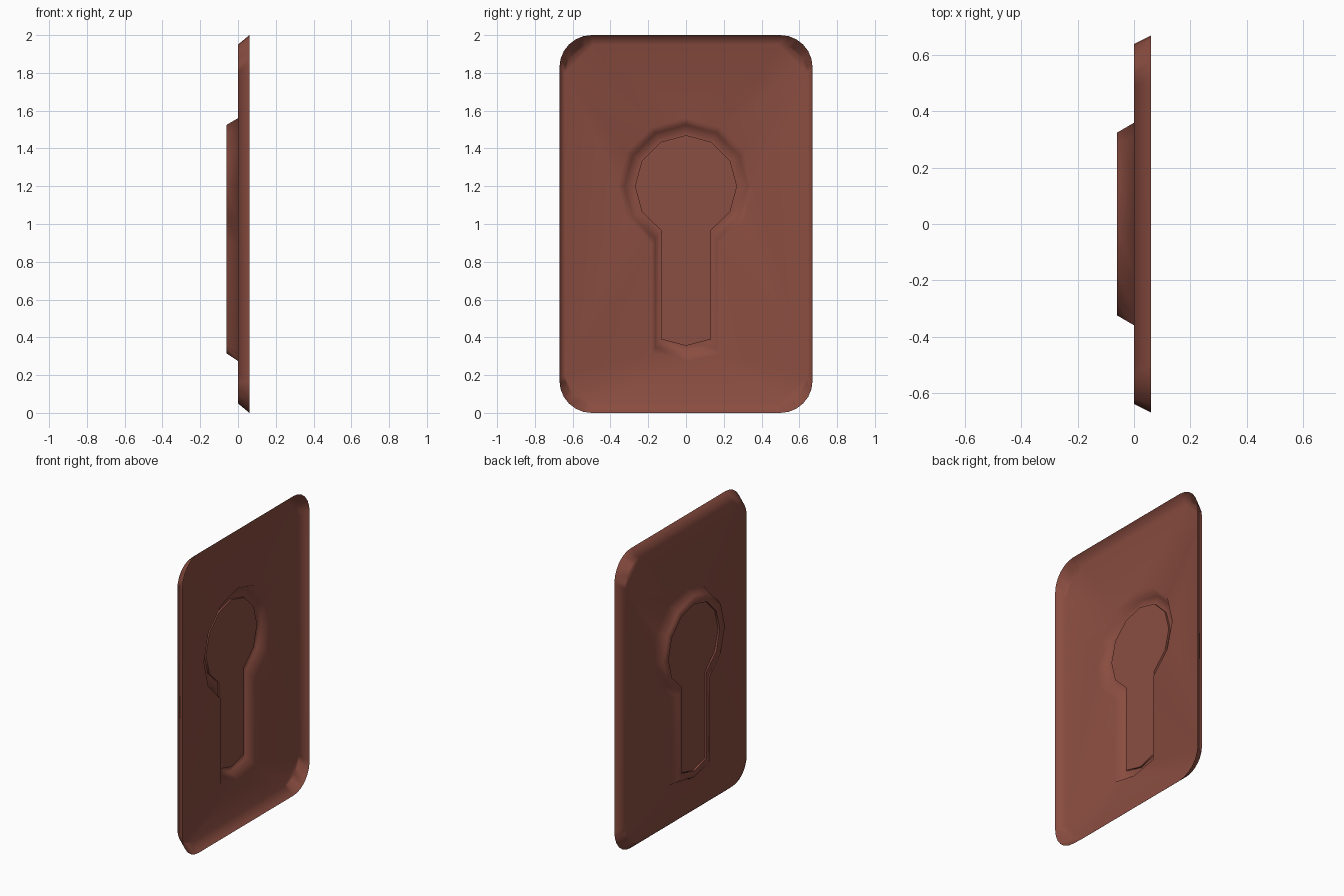
import bpy
import bmesh
from math import sin, cos, pi

cube = bpy.data.objects.get("Cube")
if cube:
    bpy.data.objects.remove(cube, do_unlink=True)

# Single reddish brown colour
brown = bpy.data.materials.new("reddish_brown")
brown.use_nodes = True
colour = (0.255, 0.074, 0.052, 1)
brown.diffuse_color = colour
bsdf = brown.node_tree.nodes["Principled BSDF"]
bsdf.inputs["Base Color"].default_value = colour
bsdf.inputs["Roughness"].default_value = 0.8


def rounded_outline(half_y, half_z, radius, steps=6):
    """Rounded rectangle around the middle of the plate, as (y, z) points."""
    points = []
    for corner, (sy, sz) in enumerate([(1, 1), (-1, 1), (-1, -1), (1, -1)]):
        for i in range(steps + 1):
            a = (corner + i / steps) * pi / 2
            points.append((sy * (half_y - radius) + radius * cos(a),
                           1 + sz * (half_z - radius) + radius * sin(a)))
    return points


def keyhole_outline(radius, stem, corner_z, tip_z):
    """Twelve-sided head without its lowest corner, joined to a pointed stem."""
    head = [(radius * sin(i * pi / 6), 1.2 + radius * cos(i * pi / 6)) for i in range(5)]
    neck = (stem, 1.2 - radius * cos(pi / 6))
    half = head + [neck, (stem, corner_z), (0, tip_z)]
    return half + [(-y, z) for y, z in half[-2:0:-1]]


bm = bmesh.new()


def add_loop(points, x):
    verts = [bm.verts.new((x, y, z)) for y, z in points]
    edges = [bm.edges.new((v, verts[i - 1])) for i, v in enumerate(verts)]
    return verts, edges


def bridge(a, b):
    for i in range(len(a)):
        bm.faces.new((a[i - 1], a[i], b[i], b[i - 1]))


# Flared rim of the plate
rim, _ = add_loop(rounded_outline(0.67, 1.0, 0.17), 0.06)
field, field_edges = add_loop(rounded_outline(0.64, 0.95, 0.15), 0)
bridge(rim, field)

# Raised keyhole border with a slightly sunken floor
base, base_edges = add_loop(keyhole_outline(0.36, 0.18, 0.31, 0.275), 0)
top, _ = add_loop(keyhole_outline(0.325, 0.163, 0.35, 0.315), -0.06)
lip, lip_edges = add_loop(keyhole_outline(0.27, 0.132, 0.39, 0.355), -0.06)
floor, floor_edges = add_loop(keyhole_outline(0.27, 0.132, 0.39, 0.355), -0.048)
for a, b in ((base, top), (top, lip), (lip, floor)):
    bridge(a, b)
bm.faces.new(floor)

# Flat field between the rim and the keyhole
bmesh.ops.triangle_fill(bm, use_beauty=True, use_dissolve=False,
                        edges=field_edges + base_edges)

bmesh.ops.recalc_face_normals(bm, faces=bm.faces[:])
bm.faces.ensure_lookup_table()
field_face = max(bm.faces, key=lambda f: f.calc_area())
if field_face.normal.x > 0:
    bmesh.ops.reverse_faces(bm, faces=bm.faces[:])
for f in bm.faces:
    f.smooth = True
for e in lip_edges + floor_edges:
    e.smooth = False

mesh = bpy.data.meshes.new("keyhole_plate")
bm.to_mesh(mesh)
bm.free()
mesh.materials.append(brown)
plate = bpy.data.objects.new("keyhole_plate", mesh)
bpy.context.collection.objects.link(plate)

# Large flat faces dominate the smooth shading
weighted = plate.modifiers.new("weighted_normals", 'WEIGHTED_NORMAL')
weighted.keep_sharp = True
